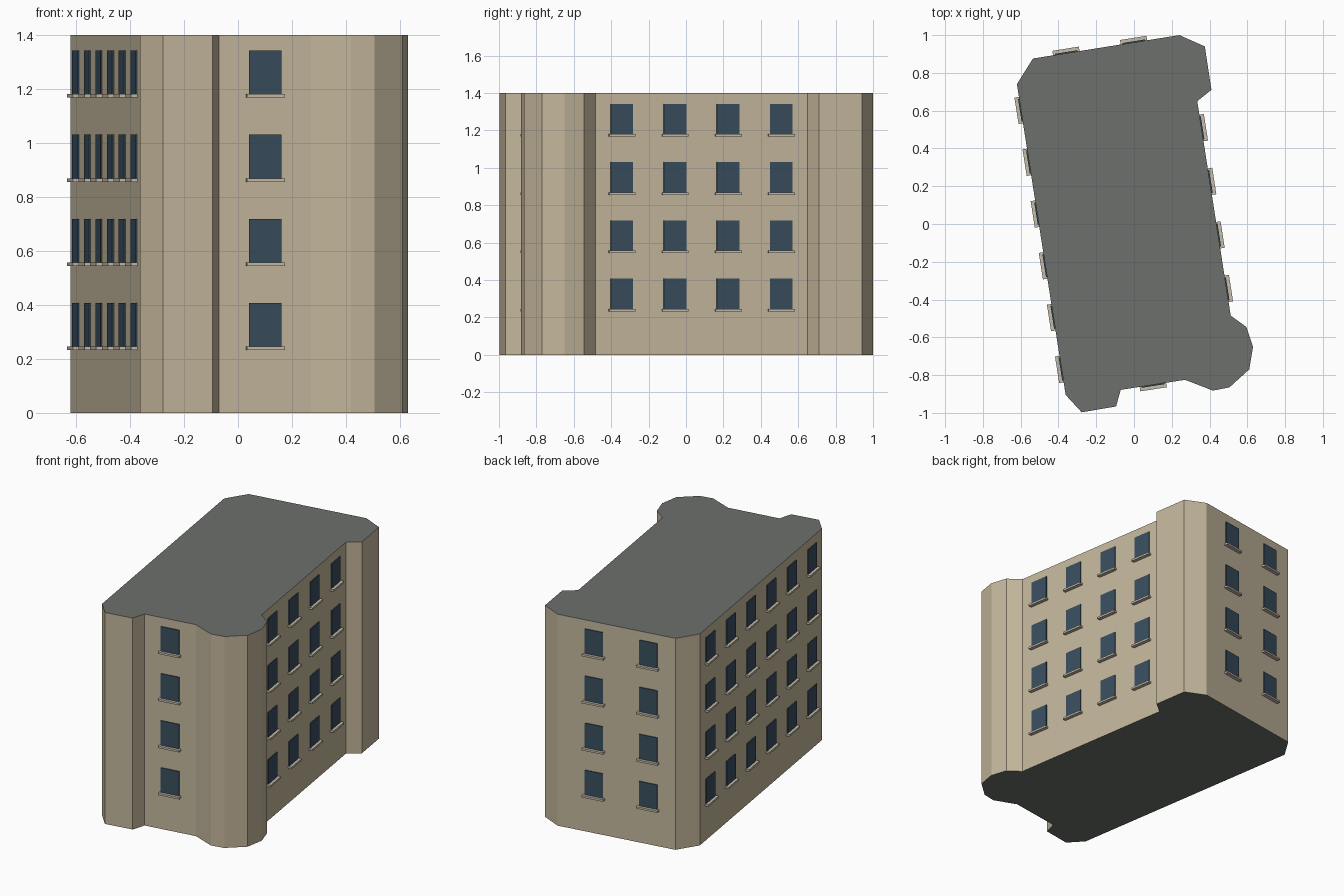
import bpy, bmesh
from mathutils import Vector, Matrix

if "Cube" in bpy.data.objects:
    bpy.data.objects.remove(bpy.data.objects["Cube"])

H = 1.4


def material(name, rgb):
    m = bpy.data.materials.new(name)
    m.diffuse_color = (*rgb, 1)
    m.use_nodes = True
    m.node_tree.nodes["Principled BSDF"].inputs["Base Color"].default_value = m.diffuse_color
    return m


WALL = material("wall_stone", (0.55, 0.47, 0.33))
ROOF = material("roof_grey", (0.15, 0.16, 0.15))
GLASS = material("window_glass", (0.04, 0.075, 0.11))
SILL = material("sill_stone", (0.56, 0.50, 0.40))


def finish(bm, name, mats):
    me = bpy.data.meshes.new(name)
    bmesh.ops.recalc_face_normals(bm, faces=bm.faces[:])
    bm.to_mesh(me)
    bm.free()
    for m in mats:
        me.materials.append(m)
    ob = bpy.data.objects.new(name, me)
    bpy.context.collection.objects.link(ob)
    return ob


# Building body: footprint (clockwise from the back) extruded to the roof
plan = [(0.24, 1.0), (0.375, 0.94), (0.41, 0.71), (0.335, 0.65),
        (0.512, -0.485), (0.595, -0.545), (0.63, -0.65), (0.61, -0.77),
        (0.505, -0.865), (0.418, -0.882), (0.27, -0.825), (-0.07, -0.878),
        (-0.095, -0.966), (-0.277, -0.997), (-0.362, -0.905),
        (-0.62, 0.74), (-0.535, 0.876)]
bm = bmesh.new()
base = bm.faces.new([bm.verts.new((x, y, 0)) for x, y in plan])
top = bmesh.ops.extrude_face_region(bm, geom=[base], use_keep_orig=True)["geom"]
bmesh.ops.translate(bm, vec=(0, 0, H),
                    verts=[v for v in top if isinstance(v, bmesh.types.BMVert)])
bm.normal_update()
for f in bm.faces:
    f.material_index = 1 if abs(f.normal.z) > 0.5 else 0
finish(bm, "building_body", [WALL, ROOF])


# Windows and sills along a wall, on four floors
def box(bm, pos, along, out, size, z0, z1, depth):
    c = pos + out * (depth[0] + depth[1]) / 2
    m = Matrix.Identity(4)
    m.col[0][:3] = along * size
    m.col[1][:3] = out * (depth[1] - depth[0])
    m.col[2][:3] = (0, 0, z1 - z0)
    m.col[3][:3] = (c.x, c.y, (z0 + z1) / 2)
    bmesh.ops.create_cube(bm, size=1, matrix=m)


def wall_windows(name, edge, fractions):
    a = Vector((*plan[edge], 0))
    b = Vector((*plan[(edge + 1) % len(plan)], 0))
    along = (b - a).normalized()
    out = Vector((-along.y, along.x, 0))
    panes, sills = bmesh.new(), bmesh.new()
    for t in fractions:
        p = a.lerp(b, t)
        for floor in range(4):
            z = 0.245 + 0.3117 * floor
            box(panes, p, along, out, 0.1215, z, z + 0.162, (-0.005, 0.006))
            box(sills, p, along, out, 0.142, z - 0.013, z, (-0.005, 0.024))
    finish(panes, name + "_windows", [GLASS])
    finish(sills, name + "_sills", [SILL])


def even(n):
    return [(i + 0.5) / n for i in range(n)]


wall_windows("right", 3, even(4))
wall_windows("front", 10, even(1))
wall_windows("left", 14, even(6))
wall_windows("back", 16, [0.228, 0.69])
